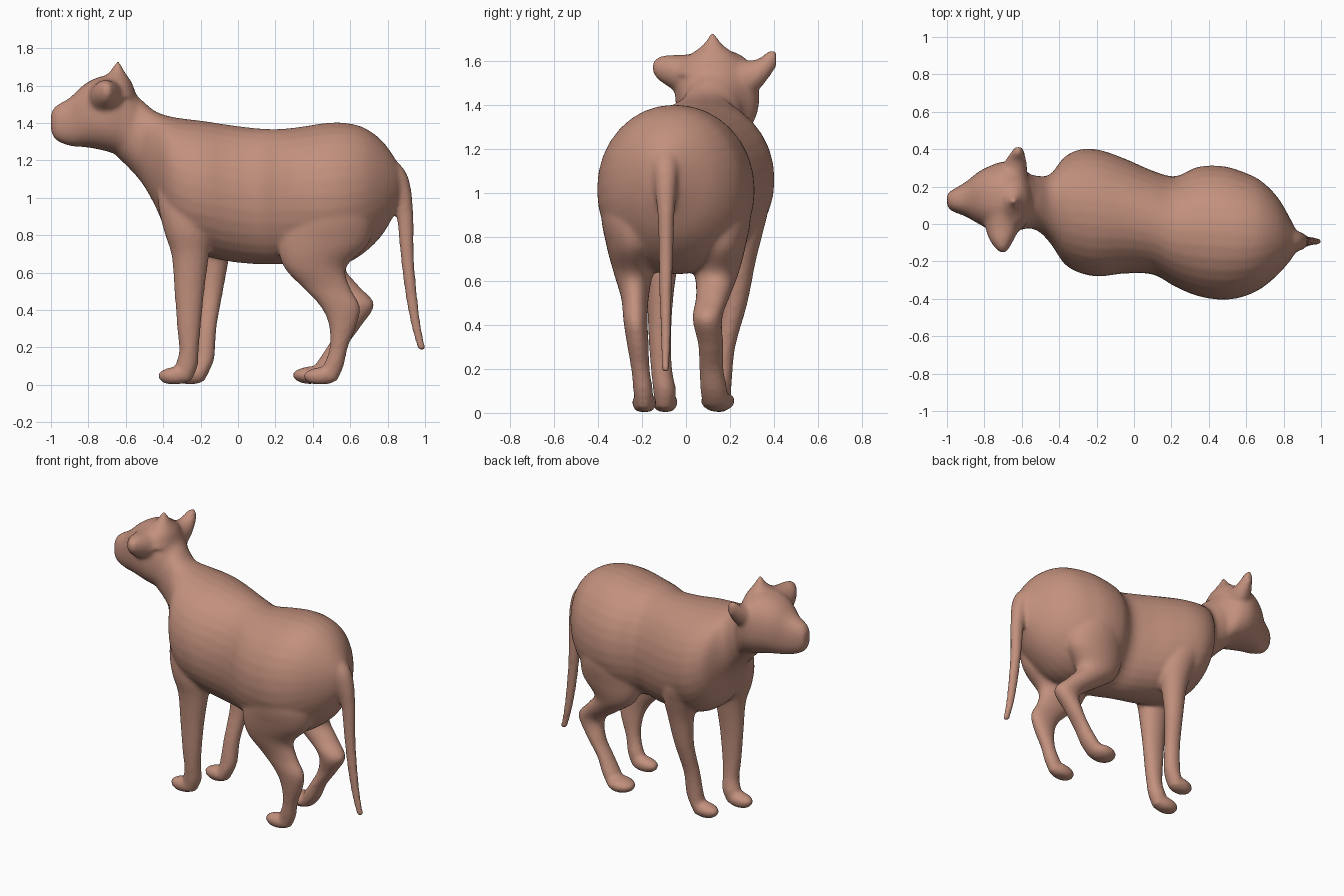
import bpy, bmesh, math
from mathutils import Vector

bm = bmesh.new()
SIDES = 32


def spline(rows, steps=6):
    """Catmull-Rom resampling of the station rows."""
    out = []
    for i in range(len(rows) - 1):
        p0, p1 = rows[max(i - 1, 0)], rows[i]
        p2, p3 = rows[i + 1], rows[min(i + 2, len(rows) - 1)]
        for s in range(steps):
            t = s / steps
            out.append([0.5 * (2 * b + (c - a) * t + (2 * a - 5 * b + 4 * c - d) * t * t
                               + (3 * b - a - 3 * c + d) * t ** 3)
                        for a, b, c, d in zip(p0, p1, p2, p3)])
    return out + [list(rows[-1])]


def loft(axis, rows, power=2.0):
    """Oval rings along an axis; row = position, then min/max on the two other axes.
    A power above 2 makes the oval squarer."""
    rings = []
    for t, a0, a1, b0, b1 in spline(rows):
        ring = []
        for k in range(SIDES):
            ang = 2 * math.pi * k / SIDES
            c, s = (math.copysign(abs(w) ** (2 / power), w)
                    for w in (math.cos(ang), math.sin(ang)))
            co = [(a0 + a1) / 2 + (a1 - a0) / 2 * c, (b0 + b1) / 2 + (b1 - b0) / 2 * s]
            co.insert(axis, t)
            ring.append(bm.verts.new(co))
        rings.append(ring)
    for r, q in zip(rings, rings[1:]):
        for k in range(SIDES):
            n = (k + 1) % SIDES
            bm.faces.new((r[k], r[n], q[n], q[k]))
    bm.faces.new(rings[0][::-1])
    bm.faces.new(rings[-1])


def paw(center, radii):
    """Flat-soled oval that gets lower towards the toes."""
    vs = bmesh.ops.create_uvsphere(bm, u_segments=24, v_segments=16, radius=1)["verts"]
    for v in vs:
        low = 0.82 + 0.18 * v.co.x
        z = v.co.z * (low if v.co.z > 0 else 1)
        v.co = Vector((center[0] + v.co.x * radii[0], center[1] + v.co.y * radii[1],
                       max(center[2] + z * radii[2], 0.004)))


X, Y, Z = 0, 1, 2

# neck, chest, belly and rump
loft(X, [
    (-.66, -.02, .29, 1.235, 1.62), (-.53, -.03, .26, 1.10, 1.535),
    (-.45, -.10, .265, .97, 1.468), (-.37, -.215, .36, .80, 1.437),
    (-.28, -.265, .40, .72, 1.422), (-.18, -.28, .395, .69, 1.41),
    (-.05, -.265, .35, .66, 1.39), (.10, -.27, .285, .645, 1.372),
    (.22, -.335, .255, .645, 1.368), (.34, -.385, .305, .64, 1.38),
    (.47, -.405, .31, .63, 1.40), (.58, -.39, .28, .65, 1.40),
    (.68, -.345, .23, .71, 1.372), (.77, -.27, .14, .80, 1.305),
    (.84, -.19, .02, .92, 1.21), (.875, -.13, -.05, 1.0, 1.14)], 2.06)

# head and muzzle
loft(X, [
    (-1.0, .10, .16, 1.36, 1.45), (-.975, .07, .18, 1.31, 1.49),
    (-.90, .04, .225, 1.278, 1.535), (-.83, .0, .28, 1.272, 1.60),
    (-.76, -.035, .315, 1.262, 1.64), (-.69, -.05, .335, 1.245, 1.655),
    (-.62, -.035, .32, 1.22, 1.635), (-.56, -.02, .27, 1.17, 1.57),
    (-.50, .0, .23, 1.12, 1.50)], 2.3)

# pointed crown
loft(Z, [
    (1.54, -.76, -.54, -.05, .29), (1.61, -.74, -.565, -.01, .25),
    (1.65, -.71, -.59, .045, .20), (1.685, -.677, -.612, .085, .16),
    (1.73, -.652, -.632, .112, .13)])

# ears
loft(Y, [
    (.06, -.81, -.58, 1.41, 1.64), (-.02, -.795, -.61, 1.445, 1.63),
    (-.08, -.775, -.64, 1.485, 1.63), (-.125, -.745, -.665, 1.515, 1.62),
    (-.153, -.715, -.685, 1.55, 1.60)])
loft(Y, [
    (.20, -.75, -.56, 1.40, 1.61), (.28, -.715, -.57, 1.435, 1.605),
    (.335, -.69, -.575, 1.475, 1.615), (.38, -.66, -.585, 1.53, 1.65),
    (.412, -.635, -.60, 1.575, 1.648)])

# front legs
loft(Z, [
    (1.2, -.38, -.25, -.12, .02), (1.08, -.43, -.16, -.17, .04),
    (.95, -.425, -.13, -.215, .02), (.82, -.395, -.14, -.22, -.01),
    (.69, -.355, -.155, -.195, -.035), (.5, -.34, -.18, -.178, -.06),
    (.3, -.325, -.20, -.168, -.068), (.18, -.315, -.21, -.158, -.06),
    (.10, -.335, -.215, -.15, -.045), (.02, -.345, -.25, -.14, -.055)])
paw((-.34, -.095, .052), (.09, .058, .055))
loft(Z, [
    (1.1, -.29, -.12, .18, .33), (.95, -.32, -.04, .11, .375),
    (.82, -.26, -.02, .13, .35), (.69, -.215, -.045, .16, .318),
    (.5, -.205, -.08, .165, .28), (.3, -.22, -.115, .13, .225),
    (.15, -.235, -.125, .11, .21), (.08, -.25, -.15, .10, .205),
    (.02, -.28, -.18, .105, .20)])
paw((-.255, .15, .055), (.09, .058, .055))

# hind legs
loft(Z, [
    (1.12, .35, .62, -.33, -.12), (.92, .26, .72, -.385, -.05),
    (.76, .215, .70, -.362, -.10), (.63, .245, .58, -.327, -.15),
    (.52, .345, .60, -.295, -.17), (.42, .44, .652, -.285, -.175),
    (.32, .485, .635, -.27, -.17), (.20, .49, .588, -.25, -.165),
    (.10, .455, .565, -.24, -.15), (.02, .42, .53, -.23, -.15)])
paw((.44, -.19, .05), (.092, .056, .055))
loft(Z, [
    (1.12, .36, .60, .05, .24), (.92, .27, .66, -.02, .295),
    (.76, .25, .66, .02, .272), (.63, .29, .575, .04, .238),
    (.53, .42, .645, .045, .20), (.43, .545, .728, .03, .165),
    (.31, .535, .655, .055, .17), (.20, .475, .575, .06, .172),
    (.10, .41, .525, .065, .19), (.03, .38, .47, .08, .20)])
paw((.385, .145, .056), (.095, .078, .052))

# tail
loft(Z, [
    (1.24, .73, .80, -.12, -.06), (1.15, .77, .89, -.15, -.035),
    (1.05, .815, .925, -.145, -.04), (.9, .848, .938, -.13, -.052),
    (.7, .868, .94, -.124, -.058), (.5, .892, .956, -.12, -.065),
    (.32, .925, .978, -.115, -.07), (.185, .963, 1.006, -.11, -.075)])

bmesh.ops.recalc_face_normals(bm, faces=bm.faces[:])
mesh = bpy.data.meshes.new("animal_body")
bm.to_mesh(mesh)
bm.free()
animal = bpy.data.objects.new("animal_body", mesh)
bpy.context.collection.objects.link(animal)

# fuse the parts into one smooth skin
fuse = animal.modifiers.new("fuse", "REMESH")
fuse.mode = "VOXEL"
fuse.voxel_size = 0.012
fuse.use_smooth_shade = True
soften = animal.modifiers.new("soften", "SMOOTH")
soften.factor = 0.5
soften.iterations = 9

# single fur colour
fur = bpy.data.materials.new("warm brown fur")
fur.diffuse_color = (0.54, 0.28, 0.205, 1)
mesh.materials.append(fur)
